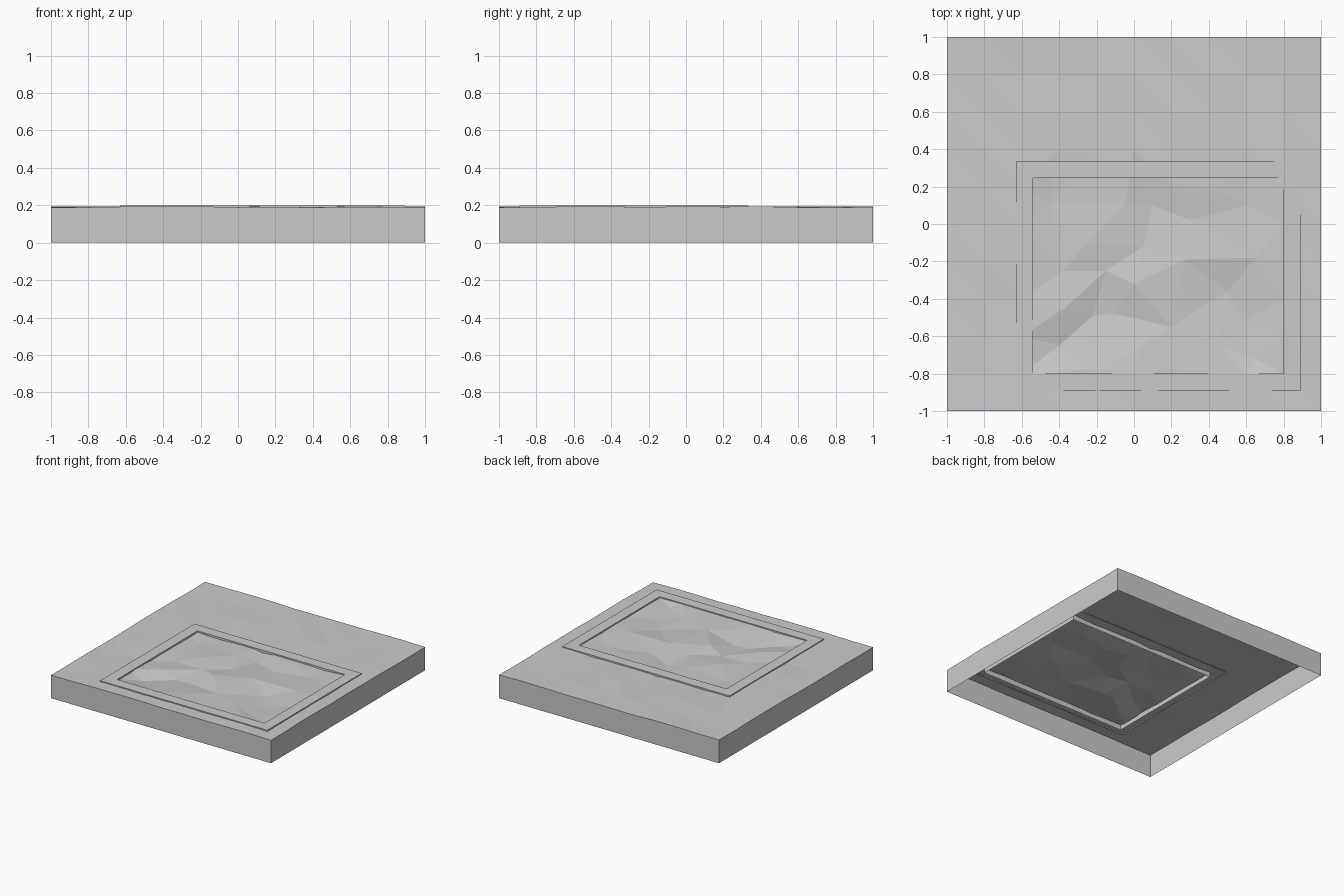
import bpy
import bmesh
import random
from mathutils import Vector
from mathutils.geometry import delaunay_2d_cdt

cube = bpy.data.objects.get("Cube")
if cube:
    bpy.data.objects.remove(cube)

random.seed(4)
LEVEL = 0.19                       # general ground height
RIM = 0.2                          # top of the frame
X0, X1, Y0, Y1 = -0.54, 0.80, -0.80, 0.245   # opening in the frame
BORDER = 0.09

stone = bpy.data.materials.new("plain grey")
stone.use_nodes = True
grey = (0.6, 0.6, 0.6, 1)
stone.diffuse_color = grey
stone.node_tree.nodes["Principled BSDF"].inputs["Base Color"].default_value = grey


def add_object(name, bm):
    mesh = bpy.data.meshes.new(name)
    bm.to_mesh(mesh)
    bm.free()
    mesh.materials.append(stone)
    obj = bpy.data.objects.new(name, mesh)
    bpy.context.collection.objects.link(obj)
    return obj


# Rough ground inside the opening: x, y and height offset in hundredths
rough = [
    (-.37, -.45, .5), (0, -.32, 1), (.2, -.55, 0), (-.1, -.48, -2.5),
    (-.22, -.49, -2.5), (-.4, -.65, -2), (-.25, -.77, 0), (.05, -.65, 0),
    (-.38, -.25, -1), (-.15, -.25, -1), (-.25, -.1, .3), (-.45, .1, -1),
    (-.05, .1, .4), (.1, .1, -2), (.2, .22, .3), (.3, .02, -1),
    (.27, -.19, .5), (.5, -.36, -1.8), (.65, -.18, .3), (.6, -.52, -2),
    (.45, -.65, 0), (.65, -.72, -1), (.6, .1, -1), (.05, -.12, -.5),
    (.45, .18, 0),
]
points = [(x, y, LEVEL - 0.003 + h / 100) for x, y, h in rough]

# Gently uneven ground around it
STEPS = 10
for i in range(STEPS + 1):
    for j in range(STEPS + 1):
        x, y = 2 * i / STEPS - 1, 2 * j / STEPS - 1
        if X0 < x < X1 - 0.01 and Y0 + 0.01 < y < Y1:
            continue
        points.append((x, y, LEVEL + random.uniform(-0.003, 0.005)))

flat, _, faces, origin, _, _ = delaunay_2d_cdt(
    [Vector(p[:2]) for p in points], [], [], 0, 1e-5)
bm = bmesh.new()
verts = [bm.verts.new((v.x, v.y, points[origin[k][0]][2]))
         for k, v in enumerate(flat)]
for f in faces:
    bm.faces.new([verts[k] for k in f])

# Side walls, with the underside left open
rim = [e for e in bm.edges if e.is_boundary]
walls = bmesh.ops.extrude_edge_only(bm, edges=rim)["geom"]
for v in walls:
    if isinstance(v, bmesh.types.BMVert):
        v.co.z = 0
bmesh.ops.recalc_face_normals(bm, faces=bm.faces)
top = max(bm.faces, key=lambda f: f.calc_center_median().z)
if top.normal.z < 0:
    bmesh.ops.reverse_faces(bm, faces=bm.faces)
add_object("ground_slab", bm)

# Frame: a flat band with a short outer skirt and a deep inner skirt
bm = bmesh.new()


def loop(grow, z):
    return [bm.verts.new((x, y, z)) for x, y in (
        (X0 - grow, Y0 - grow), (X1 + grow, Y0 - grow),
        (X1 + grow, Y1 + grow), (X0 - grow, Y1 + grow))]


loops = [loop(BORDER, 0.182), loop(BORDER, RIM), loop(0, RIM), loop(0, 0.15)]
for lower, upper in zip(loops, loops[1:]):
    for k in range(4):
        n = (k + 1) % 4
        bm.faces.new((lower[k], lower[n], upper[n], upper[k]))
add_object("opening_frame", bm)
